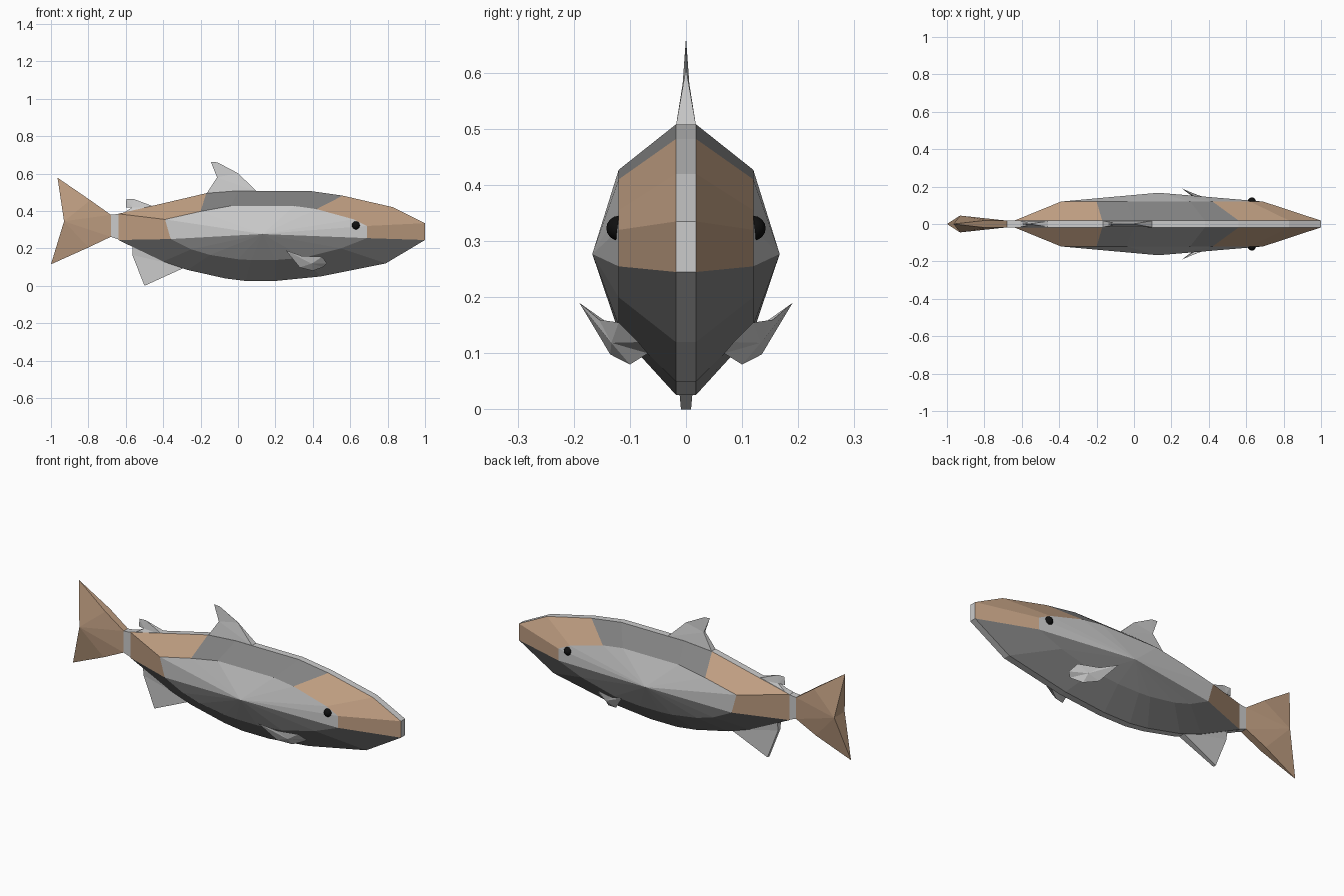
import bpy, bmesh

if "Cube" in bpy.data.objects:
    bpy.data.objects.remove(bpy.data.objects["Cube"])


def material(name, color):
    m = bpy.data.materials.new(name)
    m.diffuse_color = (*color, 1)
    m.use_nodes = True
    m.node_tree.nodes["Principled BSDF"].inputs["Base Color"].default_value = m.diffuse_color
    return m


PALE = material("pale_grey", (0.8, 0.8, 0.8))
BROWN = material("brown", (0.52, 0.34, 0.22))
DARK = material("dark_grey", (0.22, 0.22, 0.22))
BLACK = material("black", (0.005, 0.005, 0.005))


def finish(bm, name, mats=()):
    bmesh.ops.remove_doubles(bm, verts=bm.verts, dist=0.0005)
    bmesh.ops.recalc_face_normals(bm, faces=bm.faces)
    me = bpy.data.meshes.new(name)
    bm.to_mesh(me)
    bm.free()
    for m in mats:
        me.materials.append(m)
    ob = bpy.data.objects.new(name, me)
    bpy.context.collection.objects.link(ob)
    return ob


def fin(name, pts, mats=()):
    """Flat fin from (x, z, half thickness); both sides fan out from the first point."""
    bm = bmesh.new()
    sides = [[bm.verts.new((x, s * t, z)) for x, z, t in pts] for s in (-1, 1)]
    n = len(pts)
    for side in sides:
        for i in range(1, n - 1):
            bm.faces.new((side[0], side[i], side[i + 1]))
    a, b = sides
    for i in range(n):
        j = (i + 1) % n
        bm.faces.new((a[i], a[j], b[j], b[i]))
    return finish(bm, name, mats)


# Body: ridge outline (x, z) paired with flank outline (x, z), each side closed by a centre apex
RIDGE_Y, FLANK_Y, APEX = 0.018, 0.12, (0.13, 0.167, 0.277)
SECTIONS = [
    (1.0, 0.335, 0.69, 0.32), (0.83, 0.42, 0.62, 0.355),
    (0.56, 0.482, 0.42, 0.41), (0.38, 0.508, 0.30, 0.427),
    (0.0, 0.508, -0.04, 0.427), (-0.17, 0.495, -0.20, 0.398),
    (-0.64, 0.385, -0.39, 0.355), (-0.64, 0.245, -0.36, 0.25),
    (-0.40, 0.13, -0.25, 0.195), (-0.27, 0.085, -0.15, 0.165),
    (-0.07, 0.04, 0.0, 0.142), (0.04, 0.026, 0.07, 0.138),
    (0.20, 0.026, 0.20, 0.138), (0.44, 0.05, 0.35, 0.15),
    (0.79, 0.12, 0.55, 0.20), (1.0, 0.245, 0.69, 0.255),
]
N = len(SECTIONS)
bm = bmesh.new()
rims = []
for s in (-1, 1):
    ridge = [bm.verts.new((p[0], s * RIDGE_Y, p[1])) for p in SECTIONS]
    flank = [bm.verts.new((p[2], s * FLANK_Y, p[3])) for p in SECTIONS]
    apex = bm.verts.new((APEX[0], s * APEX[1], APEX[2]))
    for i in range(N):
        j = (i + 1) % N
        f = bm.faces.new((ridge[i], ridge[j], flank[j], flank[i]))
        f.material_index = 1 if i in (15, 0, 1, 5, 6) else 2
        f = bm.faces.new((flank[i], flank[j], apex))
        f.material_index = 2 if 7 <= i <= 14 else 0
    rims.append(ridge)
for i in range(N):
    j = (i + 1) % N
    bm.faces.new((rims[0][i], rims[0][j], rims[1][j], rims[1][i]))
finish(bm, "body", (PALE, BROWN, DARK))

# Tail root and tail fin
fin("tail_root", [(-0.63, 0.385, 0.018), (-0.68, 0.38, 0.018),
                  (-0.68, 0.262, 0.018), (-0.63, 0.245, 0.018)])
fin("tail_fin", [(-0.93, 0.345, 0.045), (-0.965, 0.578, 0.0), (-0.79, 0.458, 0.02),
                 (-0.68, 0.38, 0.018), (-0.68, 0.262, 0.018),
                 (-0.80, 0.205, 0.02), (-1.0, 0.115, 0.0)], (BROWN,))

# Fins along the back and under the tail
fin("dorsal_fin", [(-0.112, 0.58, 0.006), (-0.145, 0.663, 0.0), (-0.11, 0.66, 0.0),
                   (0.0, 0.602, 0.001), (0.1, 0.505, 0.018), (-0.17, 0.49, 0.018)])
fin("rear_back_fin", [(-0.565, 0.42, 0.006), (-0.60, 0.42, 0.0), (-0.597, 0.463, 0.0),
                      (-0.56, 0.465, 0.0), (-0.44, 0.42, 0.018), (-0.62, 0.385, 0.018)])
fin("under_fin", [(-0.565, 0.165, 0.01), (-0.565, 0.23, 0.018), (-0.28, 0.10, 0.018),
                  (-0.50, 0.0, 0.009)])

# Side fins: outline loop with a raised centre on both faces
SIDE_FIN = [(0.255, 0.19, 0.19), (0.34, 0.155, 0.16), (0.45, 0.12, 0.155),
            (0.475, 0.085, 0.12), (0.455, 0.068, 0.10), (0.40, 0.10, 0.08),
            (0.33, 0.135, 0.098)]
for s, label in ((-1, "right"), (1, "left")):
    bm = bmesh.new()
    loop = [bm.verts.new((x, s * y, z)) for x, y, z in SIDE_FIN]
    for d in (-0.015, 0.015):
        hub = bm.verts.new((0.39 - 0.25 * d, s * (0.12 - 0.86 * d), 0.125 + 0.42 * d))
        for i in range(len(loop)):
            bm.faces.new((loop[i - 1], loop[i], hub))
    finish(bm, label + "_side_fin")

    # Eye
    bpy.ops.mesh.primitive_uv_sphere_add(segments=16, ring_count=8, radius=0.022,
                                         location=(0.63, s * 0.12, 0.323))
    eye = bpy.context.object
    eye.name = label + "_eye"
    eye.data.materials.append(BLACK)
    bpy.ops.object.shade_smooth()
